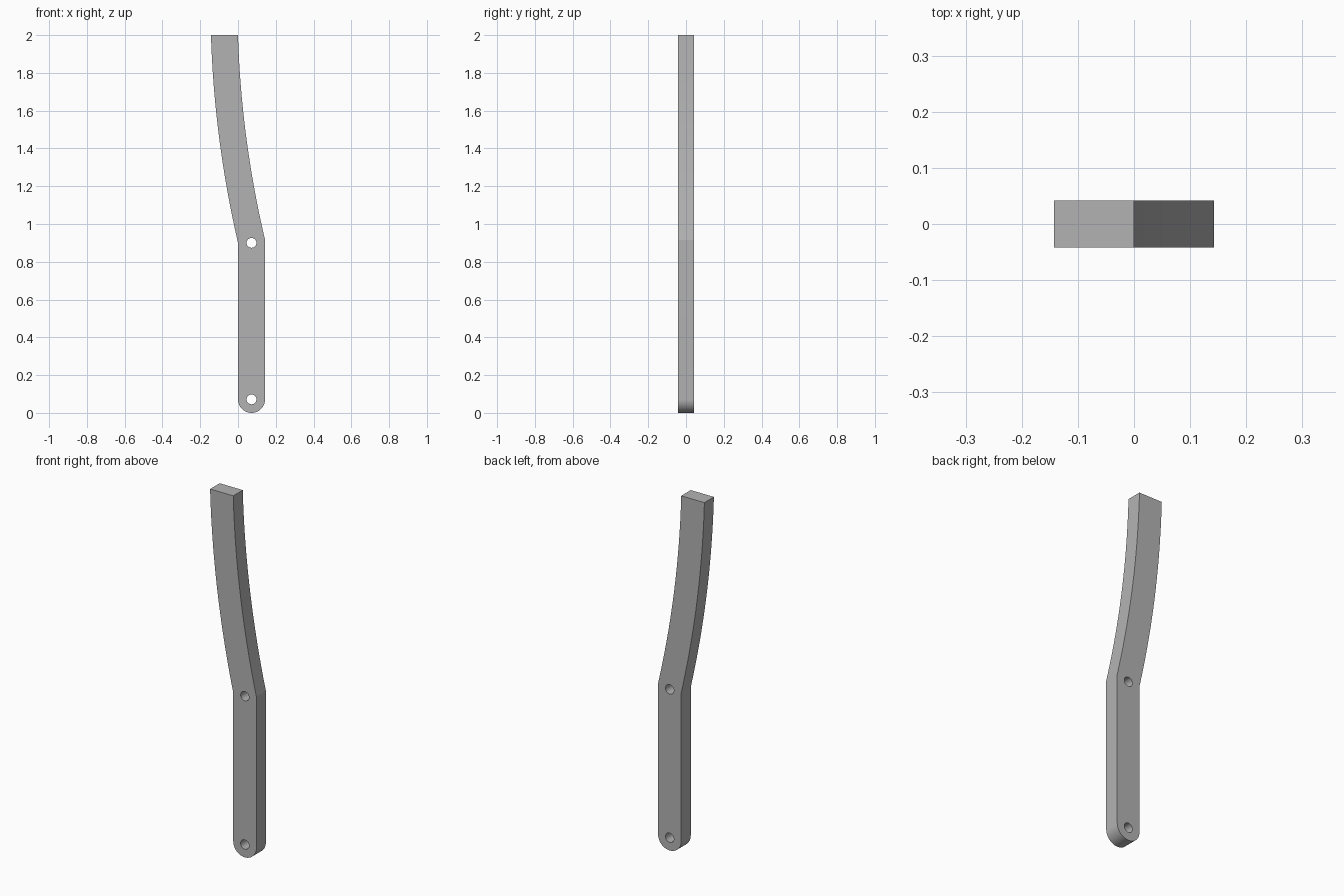
import bpy, bmesh
from math import sin, cos, pi, radians
from mathutils import Vector

if "Cube" in bpy.data.objects:
    bpy.data.objects.remove(bpy.data.objects["Cube"], do_unlink=True)

WIDTH, DEPTH, HEIGHT = 0.143, 0.084, 2.0
RADIUS = WIDTH / 2
BEND = 0.90            # height of the bend on the inner edge
HOLE = 0.026
STEPS = 24

grey = bpy.data.materials.new("mid_grey")
grey.use_nodes = True
colour = (0.45, 0.45, 0.45, 1)
grey.diffuse_color = colour
grey.node_tree.nodes["Principled BSDF"].inputs["Base Color"].default_value = colour


def arc(cx, cz, r, start, end, n):
    return [(cx + r * cos(start + (end - start) * i / n),
             cz + r * sin(start + (end - start) * i / n)) for i in range(n + 1)]


def sweep(offset, bottom):
    """Curved edge of the upper arm, from the bend to the top."""
    span = HEIGHT - bottom
    bow = (WIDTH - 0.03 * span) / span ** 2
    points = []
    for i in range(STEPS + 1):
        t = span * (1 - i / STEPS)
        points.append((offset - WIDTH + 0.03 * t + bow * t * t, HEIGHT - t))
    return points


# Side profile: rounded foot, straight lower arm, bowed upper arm
outline = (arc(RADIUS, RADIUS, RADIUS, pi, 2 * pi, STEPS)
           + sweep(WIDTH, BEND + 0.016) + sweep(0, BEND)[::-1])
# Two pivot holes through the lower arm
holes = [arc(RADIUS, z, HOLE, 0, 2 * pi, 40)[:-1] for z in (RADIUS, BEND)]

bm = bmesh.new()
for loop in [outline] + holes:
    verts = [bm.verts.new((x, -DEPTH / 2, z)) for x, z in loop]
    for a, b in zip(verts, verts[1:] + verts[:1]):
        bm.edges.new((a, b))
bmesh.ops.triangle_fill(bm, edges=bm.edges[:], use_beauty=True, normal=(0, -1, 0))

# Thicken the profile into a bar
result = bmesh.ops.extrude_face_region(bm, geom=bm.faces[:], use_keep_orig=True)
moved = [g for g in result["geom"] if isinstance(g, bmesh.types.BMVert)]
bmesh.ops.translate(bm, verts=moved, vec=Vector((0, DEPTH, 0)))
bmesh.ops.recalc_face_normals(bm, faces=bm.faces[:])

mesh = bpy.data.meshes.new("bent_lever_arm")
bm.to_mesh(mesh)
bm.free()
mesh.materials.append(grey)
arm = bpy.data.objects.new("bent_lever_arm", mesh)
bpy.context.collection.objects.link(arm)
bpy.ops.object.select_all(action="DESELECT")
arm.select_set(True)
bpy.context.view_layer.objects.active = arm
bpy.ops.object.shade_smooth_by_angle(angle=radians(10))
